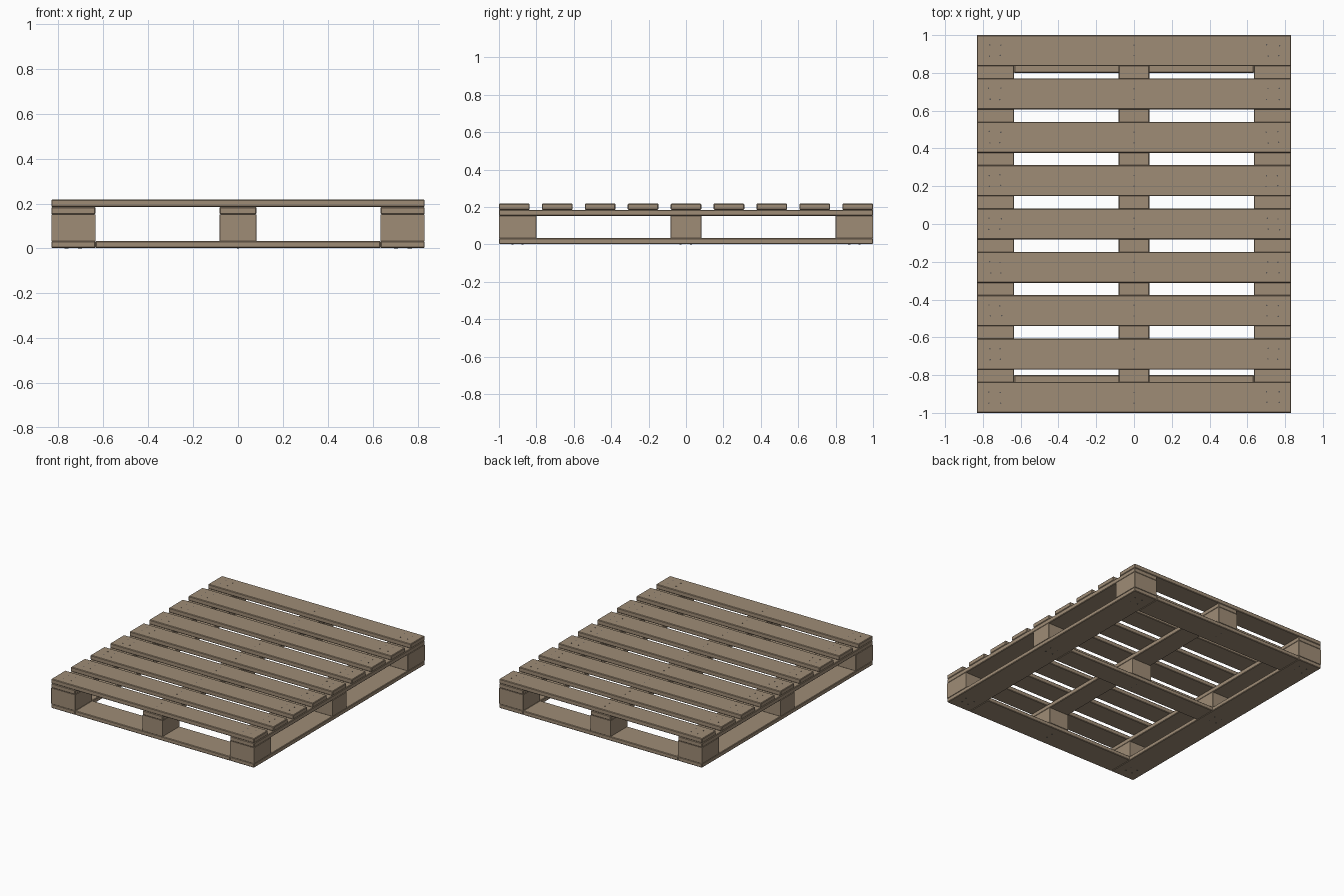
import bpy, bmesh, random
from mathutils import Matrix

if "Cube" in bpy.data.objects:
    bpy.data.objects.remove(bpy.data.objects["Cube"])

random.seed(4)


def material(name, rgb):
    m = bpy.data.materials.new(name)
    m.diffuse_color = (*rgb, 1)
    m.use_nodes = True
    m.node_tree.nodes["Principled BSDF"].inputs["Base Color"].default_value = m.diffuse_color
    return m


WOOD = material("weathered wood", (0.345, 0.262, 0.180))
STEEL = material("dull steel", (0.10, 0.095, 0.09))

# Layer heights: base boards, blocks, stringers, slats
Z0, Z1, Z2, Z3, Z4 = 0.002, 0.033, 0.152, 0.185, 0.218
HX, HY = 0.832, 1.0          # half width and half length
IN_X, IN_Y = 0.635, 0.80     # inner edges of the outer boards and blocks
MID = 0.082                  # half width of middle parts and slats


def box(name, x0, x1, y0, y1, z0, z1, bevel=0.004):
    """Plank or block with small chamfered edges."""
    bm = bmesh.new()
    bmesh.ops.create_cube(bm, size=1)
    bmesh.ops.scale(bm, vec=(x1 - x0, y1 - y0, z1 - z0), verts=bm.verts)
    bmesh.ops.translate(bm, vec=((x0 + x1) / 2, (y0 + y1) / 2, (z0 + z1) / 2), verts=bm.verts)
    if bevel:
        bmesh.ops.bevel(bm, geom=bm.edges[:], offset=bevel, segments=1, affect='EDGES')
    me = bpy.data.meshes.new(name)
    bm.to_mesh(me)
    bm.free()
    me.materials.append(WOOD)
    ob = bpy.data.objects.new(name, me)
    bpy.context.collection.objects.link(ob)
    return ob


def nails(name, points, z, h=0.004):
    """All nail heads of one layer as small discs."""
    bm = bmesh.new()
    for x, y in points:
        x += random.uniform(-0.006, 0.006) if abs(x) > 0.1 else 0
        y += random.uniform(-0.003, 0.003)
        bmesh.ops.create_cone(bm, cap_ends=True, segments=8, radius1=0.004, radius2=0.004,
                              depth=h, matrix=Matrix.Translation((x, y, z)))
    me = bpy.data.meshes.new(name)
    bm.to_mesh(me)
    bm.free()
    me.materials.append(STEEL)
    bpy.context.collection.objects.link(bpy.data.objects.new(name, me))


X_SPANS = {"left": (-HX, -IN_X), "middle": (-MID, MID), "right": (IN_X, HX)}
Y_SPANS = {"front": (-HY, -IN_Y), "centre": (-MID, MID), "back": (IN_Y, HY)}

# Nine blocks and three lengthwise stringers
for xn, (x0, x1) in X_SPANS.items():
    for yn, (y0, y1) in Y_SPANS.items():
        box(f"{yn}_{xn}_block", x0, x1, y0, y1, Z1, Z2, 0.001)
    box(f"{xn}_stringer", x0, x1, -HY, HY, Z2, Z3)

# Base: side runners with three cross boards between them
for xn in ("left", "right"):
    box(f"{xn}_base_runner", *X_SPANS[xn], -HY, HY, Z0, Z1)
for yn, (y0, y1) in Y_SPANS.items():
    box(f"{yn}_base_board", -IN_X, IN_X, y0, y1, Z0, Z1)

# Nine deck slats
top_points = []
for i in range(9):
    yc = (i - 4) * (HY - MID) / 4
    box(f"deck_slat_{i + 1}", -HX, HX, yc - MID, yc + MID, Z3, Z4)
    for dy in (-0.028, 0.028):
        top_points += [(x, yc + dy) for x in (-0.765, -0.705, 0, 0.705, 0.765)]

# Nail heads on the deck and underneath
nails("deck_nails", top_points, Z4 - 0.001)
nails("base_nails", [(x, y + d) for x in (-0.765, -0.705, 0, 0.705, 0.765)
                     for y in (-0.9, 0, 0.9) for d in (-0.028, 0.028)], 0.002)
